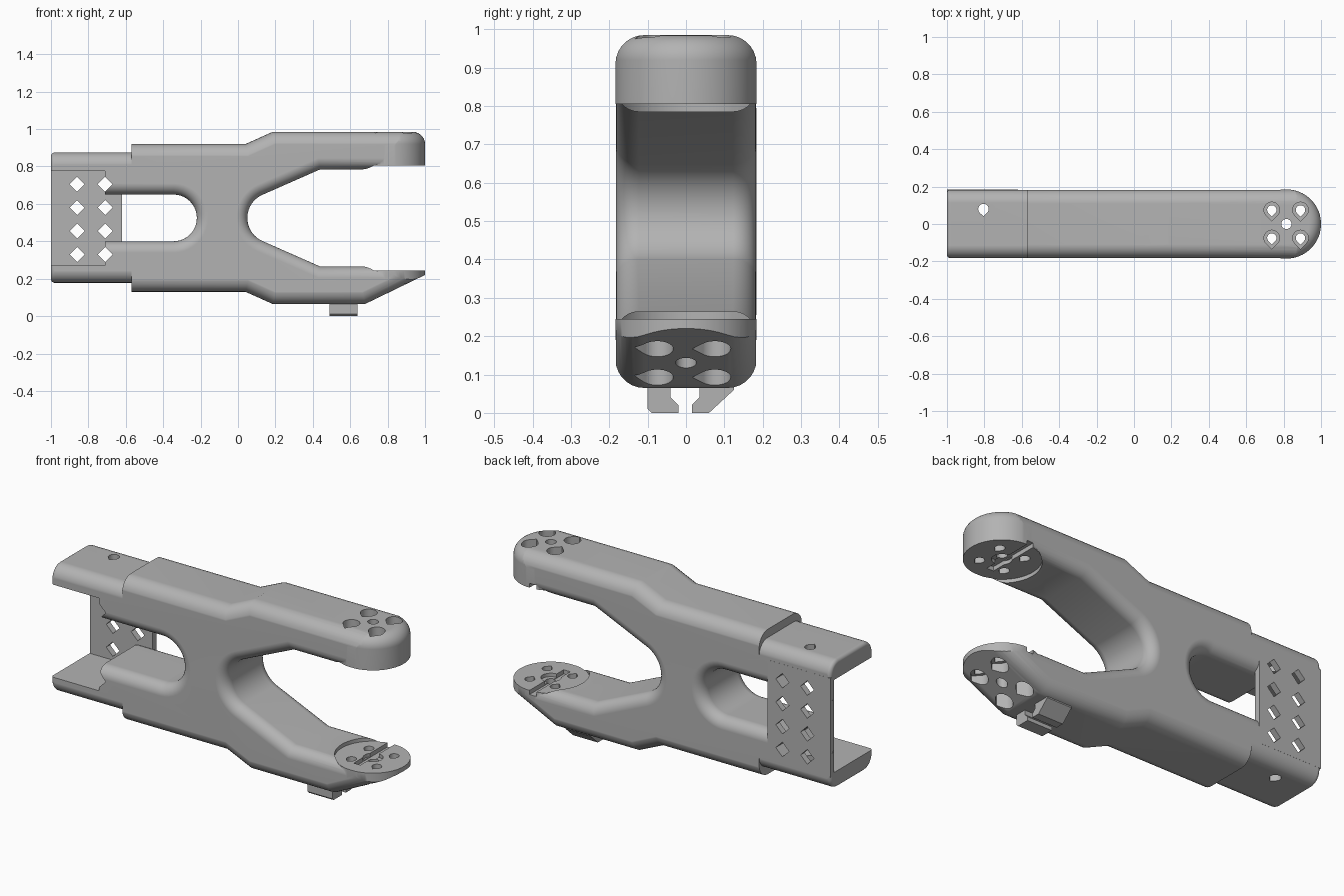
import bpy, bmesh
from math import sin, cos, radians

if "Cube" in bpy.data.objects:
    bpy.data.objects.remove(bpy.data.objects["Cube"])

MID = 0.525          # height of the mirror plane between the two arms
TIP = 0.815          # centre of the rounded arm ends

grey = bpy.data.materials.new("light grey plastic")
grey.use_nodes = True
grey.diffuse_color = (0.45, 0.45, 0.45, 1)
grey.node_tree.nodes["Principled BSDF"].inputs["Base Color"].default_value = grey.diffuse_color


def arc(cx, cy, r, start, end, n=20):
    angles = [radians(start + (end - start) * i / n) for i in range(n + 1)]
    return [(cx + r * cos(a), cy + r * sin(a)) for a in angles]


def circle(cx, cy, r, n=32):
    return arc(cx, cy, r, 0, 360, n)[:-1]


def teardrop(cx, cy, r):
    return arc(cx, cy, r, -45, 225) + [(cx, cy - r * 1.41)]


def rect(a0, a1, b0, b1):
    return [(a0, b0), (a1, b0), (a1, b1), (a0, b1)]


def flip(points):
    return [(x, 2 * MID - z) for x, z in reversed(points)]


def prism(name, shapes, axis, lo, hi, bevels=()):
    """Extrude outlines along an axis; bevels are (edge rule, width) pairs."""
    place = {"x": lambda a, b, d: (d, a, b),
             "y": lambda a, b, d: (a, d, b),
             "z": lambda a, b, d: (a, b, d)}[axis]
    bm = bmesh.new()
    for points in shapes:
        face = bm.faces.new([bm.verts.new(place(a, b, lo)) for a, b in points])
        new = bmesh.ops.extrude_face_region(bm, geom=[face])["geom"]
        bmesh.ops.translate(bm, vec=place(0, 0, hi - lo),
                            verts=[v for v in new if isinstance(v, bmesh.types.BMVert)])
    bmesh.ops.recalc_face_normals(bm, faces=bm.faces)
    for rule, width in bevels:
        edges = [e for e in bm.edges if rule(e.verts[0].co, e.verts[1].co)]
        bmesh.ops.bevel(bm, geom=edges, offset=width, offset_type='OFFSET', segments=7,
                        profile=0.5, affect='EDGES', clamp_overlap=False)
    mesh = bpy.data.meshes.new(name)
    bm.to_mesh(mesh)
    bm.free()
    obj = bpy.data.objects.new(name, mesh)
    bpy.context.collection.objects.link(obj)
    return obj


def combine(target, other, operation):
    mod = target.modifiers.new("combine", 'BOOLEAN')
    mod.operation, mod.solver, mod.object = operation, 'EXACT', other
    bpy.context.view_layer.objects.active = target
    bpy.ops.object.modifier_apply(modifier=mod.name)
    bpy.data.objects.remove(other)


def finish(obj):
    obj.data.materials.clear()
    obj.data.materials.append(grey)
    for p in obj.data.polygons:
        p.material_index = 0
    bpy.ops.object.select_all(action='DESELECT')
    obj.select_set(True)
    bpy.context.view_layer.objects.active = obj
    bpy.ops.object.shade_smooth_by_angle(angle=radians(30))
    obj.modifiers.new("flat face normals", 'WEIGHTED_NORMAL').keep_sharp = True


def same_y(a, b):
    return abs(a.y - b.y) < 1e-4


def long_rim(a, b):
    return same_y(a, b) and abs(a.x - b.x) > 1e-3


# Fork body: slot on the left, wide jaw on the right, rounded inner edges
outline = (arc(-0.345, MID, 0.125, 90, -90)
           + [(-1.3, 0.4), (-1.3, -0.1), (1.3, -0.1), (1.3, 0.265), (0.44, 0.265)]
           + arc(0.185, MID, 0.135, 245.3, 114.7)
           + [(0.44, 0.785), (1.3, 0.785), (1.3, 1.15), (-1.3, 1.15), (-1.3, 0.65)])
body = prism("fork_arm", [outline], "y", -0.183, 0.183, [(same_y, 0.06)])

# Round motor seats at the arm tips
for lo, hi in ((-0.1, 0.25), (0.8, 1.15)):
    combine(body, prism("seat", [circle(TIP, 0, 0.186, 64)], "z", lo, hi), 'UNION')
combine(body, prism("recess", [circle(TIP, 0, 0.19, 64)], "z", 0.245, 0.805), 'DIFFERENCE')

# Outer envelope: stepped sleeve plus slimmer tail
lower = [(-0.57, 0.13), (0.04, 0.13), (0.185, 0.065), (0.68, 0.065), (1.4, 0.414)]
upper = flip(lower[:3]) 
envelope = prism("envelope", [lower + [(1.4, 0.985)] + upper], "y", -0.184, 0.184,
                 [(long_rim, 0.075)])
tail = prism("tail", [rect(-1, -0.3, 0.178, 0.875)], "y", -0.1835, 0.1835,
             [(long_rim, 0.07),
              (lambda a, b: a.x < -0.999 and b.x < -0.999, 0.02)])
combine(envelope, tail, 'UNION')
combine(body, envelope, 'INTERSECT')

# Rounded arm ends as seen from above
plan = arc(TIP, 0, 0.185, -90, 90, 40) + [(-1.3, 0.185), (-1.3, -0.185)]
rounding = prism("rounding", [plan], "z", -0.2, 0.985,
                 [(lambda a, b: min(a.z, b.z) > 0.98, 0.065)])
combine(body, rounding, 'INTERSECT')

# Open tail cavity closed by a thin back plate
combine(body, prism("cavity", [rect(-1.3, -0.71, 0.27, 0.775)], "y", -0.4, 0.155), 'DIFFERENCE')
combine(body, prism("plate", [rect(-0.999, -0.62, 0.255, 0.795)], "y", 0.15, 0.1835), 'UNION')

# Diamond vents through the plate
vents = [[(x - 0.04, z), (x, z - 0.04), (x + 0.04, z), (x, z + 0.04)]
         for x in (-0.86, -0.71) for z in (0.33, 0.455, 0.58, 0.705)]
combine(body, prism("vents", vents, "y", -0.4, 0.4), 'DIFFERENCE')

# Screw holes with counterbores on the outer sides
spots = [(x, y) for x in (0.737, 0.89) for y in (-0.075, 0.075)]
through = [teardrop(x, y, 0.025) for x, y in spots]
through += [circle(TIP, 0, 0.027), teardrop(-0.805, 0.08, 0.028)]
combine(body, prism("screws", through, "z", -0.2, 1.2), 'DIFFERENCE')
bores = [teardrop(x, y, 0.042) for x, y in spots]
for lo, hi in ((-0.2, 0.2), (0.85, 1.2)):
    combine(body, prism("bores", bores, "z", lo, hi), 'DIFFERENCE')

# Cable grooves and shaft clearances in the seats
for lo, hi in ((0.222, 0.3), (0.75, 0.828)):
    combine(body, prism("groove", [rect(0.775, 0.815, -0.11, 0.3)], "z", lo, hi), 'DIFFERENCE')
    combine(body, prism("clearance", [circle(TIP, 0, 0.05)], "z", lo + 0.004, hi - 0.004),
            'DIFFERENCE')
finish(body)

# Pair of cable hooks under the lower arm
hooks = [[(-0.1, 0.075), (-0.1, 0.01), (-0.09, 0), (-0.02, 0), (-0.02, 0.02),
          (-0.04, 0.04), (-0.04, 0.075)],
         [(0.035, 0.075), (0.035, 0.04), (0.015, 0.02), (0.015, 0), (0.06, 0),
          (0.125, 0.06), (0.125, 0.075)]]
finish(prism("cable_hooks", hooks, "x", 0.49, 0.64))
